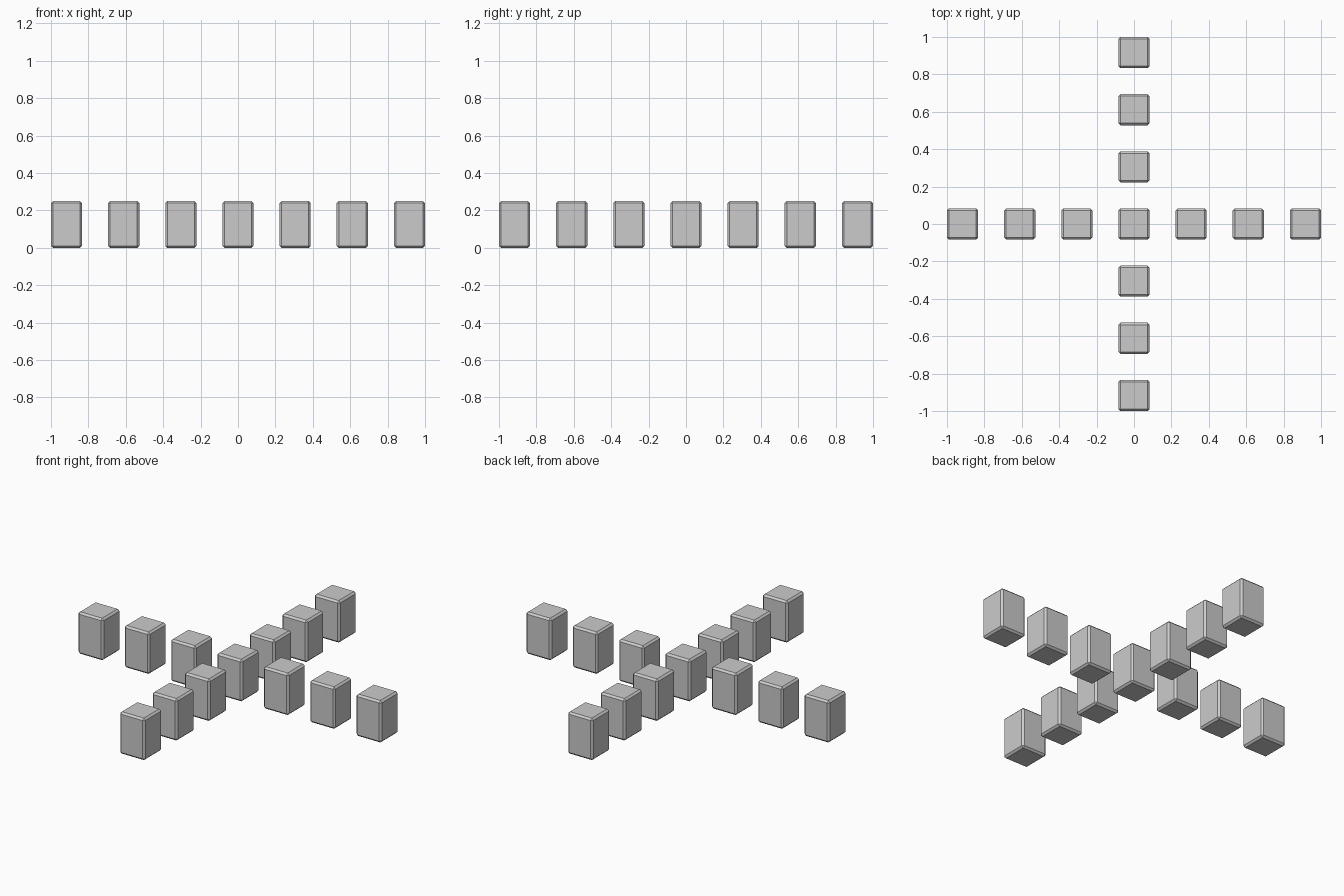
import bpy

if "Cube" in bpy.data.objects:
    bpy.data.objects.remove(bpy.data.objects["Cube"])

WIDTH, HEIGHT, PITCH, CHAMFER = 0.1667, 0.25, 0.3056, 0.011


def block(name, x, y):
    """Chamfered upright block standing on z = 0."""
    bpy.ops.mesh.primitive_cube_add(size=1, location=(x, y, HEIGHT / 2))
    ob = bpy.context.object
    ob.name = name
    ob.scale = (WIDTH, WIDTH, HEIGHT)
    bpy.ops.object.transform_apply(location=False, rotation=False, scale=True)
    bevel = ob.modifiers.new("chamfer", 'BEVEL')
    bevel.width = CHAMFER
    bevel.segments = 1
    return ob


# Centre block
block("centre_block", 0, 0)

# Four arms of three blocks each, forming a cross
for arm, dx, dy in (("right", 1, 0), ("left", -1, 0), ("back", 0, 1), ("front", 0, -1)):
    for i in range(1, 4):
        block(f"{arm}_block_{i}", dx * i * PITCH, dy * i * PITCH)
